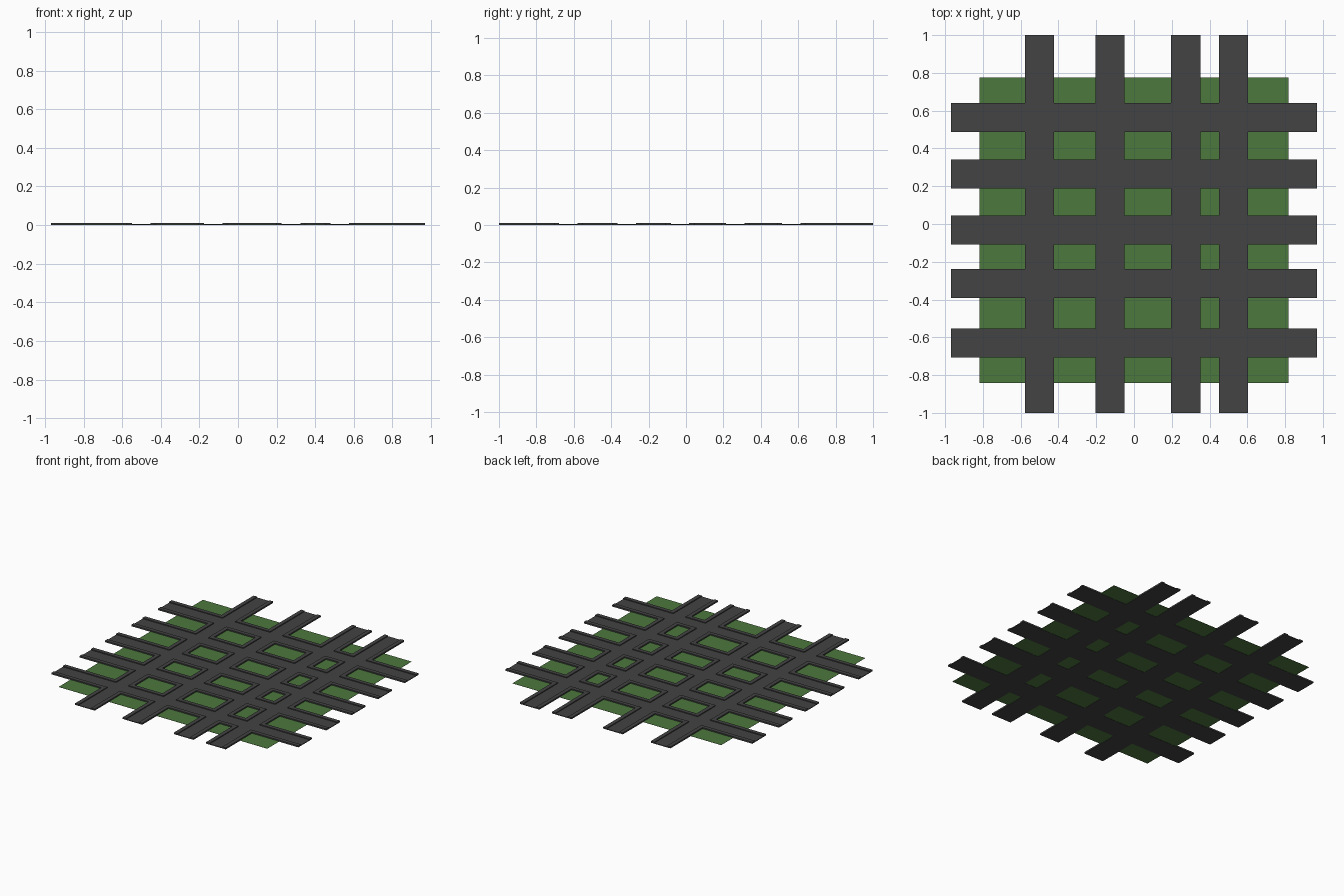
import bpy, bmesh

if "Cube" in bpy.data.objects:
    bpy.data.objects.remove(bpy.data.objects["Cube"])

# Street grid: centre lines, widths, heights
STREETS_X = [-0.501, -0.128, 0.274, 0.527]            # streets running front to back
STREETS_Y = [-0.630, -0.316, -0.032, 0.264, 0.563]    # streets running left to right
HALF, LANE = 0.077, 0.049
LOW, HIGH = 0.005, 0.011


def material(name, rgb):
    m = bpy.data.materials.new(name)
    m.diffuse_color = (*rgb, 1)
    m.use_nodes = True
    m.node_tree.nodes["Principled BSDF"].inputs["Base Color"].default_value = m.diffuse_color
    return m


asphalt = material("dark_grey_asphalt", (0.056, 0.056, 0.056))
grass = material("grass_green", (0.073, 0.188, 0.047))


def make_object(name, bm, mat):
    me = bpy.data.meshes.new(name)
    bm.to_mesh(me)
    bm.free()
    me.materials.append(mat)
    ob = bpy.data.objects.new(name, me)
    bpy.context.collection.objects.link(ob)
    return ob


def breaks(centres, lo, hi):
    cuts = [c + d for c in centres for d in (-HALF, -LANE, LANE, HALF)]
    return [lo] + cuts + [hi]


def inside(v, centres, half):
    return any(abs(v - c) < half for c in centres)


xs = breaks(STREETS_X, -0.968, 0.968)
ys = breaks(STREETS_Y, -1.0, 1.0)


def height(i, j):
    """Lane height, kerb height or 0 for an open block."""
    if not (0 <= i < len(xs) - 1 and 0 <= j < len(ys) - 1):
        return 0
    x, y = (xs[i] + xs[i + 1]) / 2, (ys[j] + ys[j + 1]) / 2
    if inside(x, STREETS_X, LANE) or inside(y, STREETS_Y, LANE):
        return LOW
    if inside(x, STREETS_X, HALF) or inside(y, STREETS_Y, HALF):
        return HIGH
    return 0


# Streets: sunken lanes with raised kerbs that turn around each block
bm = bmesh.new()


def face(*pts):
    bm.faces.new([bm.verts.new(p) for p in pts])


for i in range(len(xs) - 1):
    for j in range(len(ys) - 1):
        h = height(i, j)
        if not h:
            continue
        a, b, c, d = xs[i], xs[i + 1], ys[j], ys[j + 1]
        face((a, c, h), (b, c, h), (b, d, h), (a, d, h))
        face((a, d, 0), (b, d, 0), (b, c, 0), (a, c, 0))
        # Walls wherever the neighbouring cell is lower
        for di, dj, p, q in ((0, -1, (a, c), (b, c)), (1, 0, (b, c), (b, d)),
                             (0, 1, (b, d), (a, d)), (-1, 0, (a, d), (a, c))):
            n = height(i + di, j + dj)
            if n < h:
                face((*p, n), (*q, n), (*q, h), (*p, h))
bmesh.ops.remove_doubles(bm, verts=bm.verts, dist=1e-5)
make_object("street_grid", bm, asphalt)

# Lawn: thin sheet lying within the thickness of the streets
bm = bmesh.new()
bmesh.ops.create_cube(bm, size=1)
for v in bm.verts:
    v.co.x *= 1.637
    v.co.y = v.co.y * 1.616 - 0.033
    v.co.z = 0.002 + v.co.z * 0.001
make_object("lawn", bm, grass)
